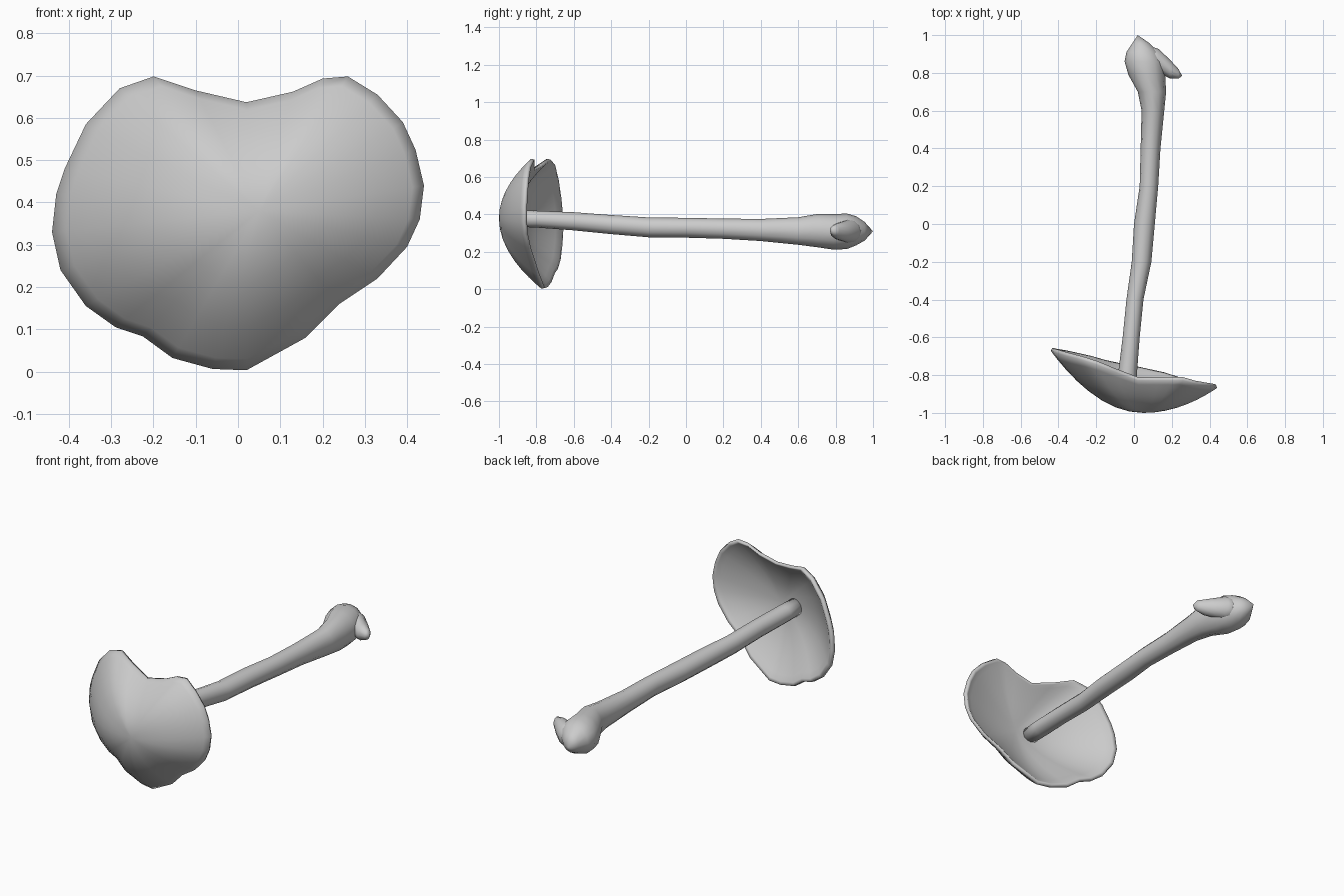
import bpy, bmesh, math


def loft(name, rings):
    """Skin a list of closed rings; a ring of one point becomes a tip."""
    bm = bmesh.new()
    loops = [[bm.verts.new(p) for p in ring] for ring in rings]
    for a, b in zip(loops, loops[1:]):
        n = max(len(a), len(b))
        for i in range(n):
            j = (i + 1) % n
            if len(a) == 1:
                bm.faces.new((a[0], b[i], b[j]))
            elif len(b) == 1:
                bm.faces.new((a[i], a[j], b[0]))
            else:
                bm.faces.new((a[i], a[j], b[j], b[i]))
    bmesh.ops.recalc_face_normals(bm, faces=bm.faces)
    me = bpy.data.meshes.new(name)
    bm.to_mesh(me)
    bm.free()
    me.polygons.foreach_set("use_smooth", [True] * len(me.polygons))
    ob = bpy.data.objects.new(name, me)
    bpy.context.collection.objects.link(ob)
    return ob


# Cap: kidney-shaped rim (x, y, z), swept into a bowl
rim = [(.02, -.81, .637), (.13, -.81, .662), (.20, -.81, .693), (.26, -.81, .698),
       (.33, -.83, .655), (.39, -.84, .59), (.42, -.845, .525), (.44, -.85, .44),
       (.43, -.85, .36), (.40, -.845, .295), (.33, -.83, .22), (.24, -.81, .16),
       (.16, -.785, .08), (.02, -.755, .003), (-.06, -.74, .006), (-.155, -.72, .032),
       (-.225, -.70, .083), (-.29, -.685, .105), (-.36, -.67, .155), (-.42, -.66, .24),
       (-.44, -.655, .33), (-.43, -.66, .42), (-.41, -.665, .48), (-.36, -.68, .585),
       (-.28, -.70, .67), (-.20, -.725, .698), (-.10, -.765, .665)]
CX, CZ = .05, .38


def cap_ring(s, apex, edge, scale):
    return [(CX + (x - CX) * s * scale,
             apex + (y - edge - apex) * s ** 2,
             CZ + (z - CZ) * s * scale) for x, y, z in rim]


steps = [.15, .3, .45, .6, .72, .84, .93, 1]
outer = [cap_ring(s, -1, .018, 1) for s in steps]
lip = [cap_ring(1, -1, 0, .985)]
inner = [cap_ring(s, -.905, .008, .945) for s in reversed(steps)]
loft("cap", [[(CX, -1, CZ)]] + outer + lip + inner + [[(CX, -.905, CZ)]])

# Stem with swollen foot: (y, x_min, x_max, z_min, z_max)
sections = [(-.92, -.09, .00, .335, .425), (-.80, -.085, .015, .33, .42),
            (-.60, -.06, .03, .315, .412), (-.40, -.04, .05, .295, .397),
            (-.20, -.012, .092, .278, .384), (.00, .00, .11, .276, .382),
            (.20, .03, .128, .27, .378), (.40, .035, .14, .258, .376),
            (.60, .04, .16, .238, .385), (.70, .02, .17, .225, .402),
            (.79, -.03, .165, .212, .402), (.86, -.05, .16, .215, .405),
            (.91, -.04, .13, .235, .39), (.955, -.01, .085, .26, .36)]
SIDES = 12
angles = [2 * math.pi * i / SIDES for i in range(SIDES)]
rings = [[((a + b) / 2 + (b - a) / 2 * math.cos(t), y,
           (c + d) / 2 + (d - c) / 2 * math.sin(t)) for t in angles]
         for y, a, b, c, d in sections]
loft("stem", [[(-.045, -.92, .38)]] + rings + [[(.02, 1, .31)]])

# Side nub on the foot: (x, y, z, radius_y, radius_z)
nub = [(.06, .88, .31, .07, .07), (.13, .865, .31, .062, .06),
       (.19, .82, .31, .05, .045), (.235, .795, .315, .026, .028)]
rings = [[(x, y + ry * math.cos(t), z + rz * math.sin(t)) for t in angles]
         for x, y, z, ry, rz in nub]
loft("foot_nub", [[(.05, .88, .31)]] + rings + [[(.255, .785, .315)]])
